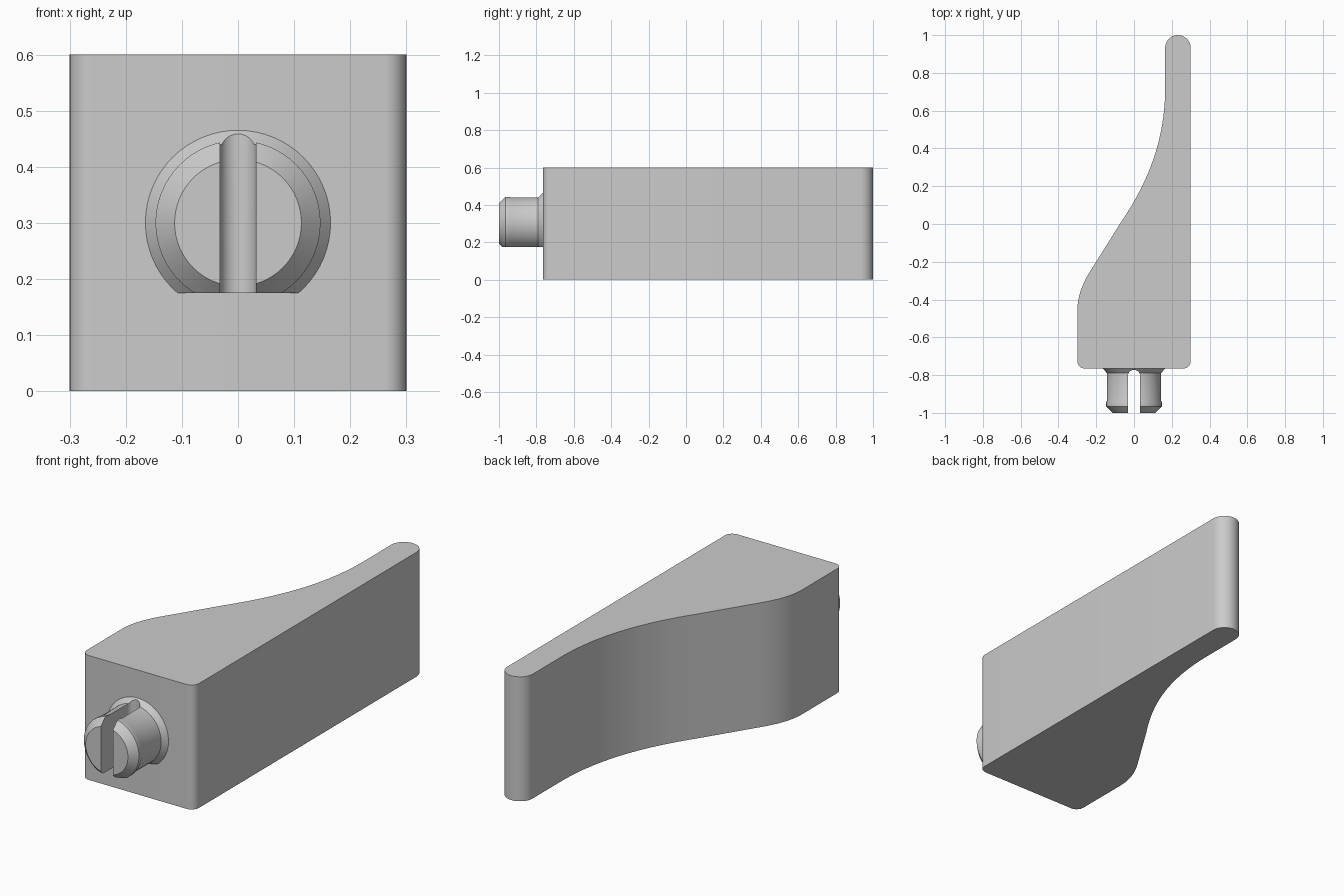
import bpy, bmesh, math
from mathutils import Vector
from mathutils.geometry import interpolate_bezier

if "Cube" in bpy.data.objects:
    bpy.data.objects.remove(bpy.data.objects["Cube"], do_unlink=True)

grey = bpy.data.materials.new("light grey")
grey.use_nodes = True
grey.diffuse_color = (0.6, 0.6, 0.6, 1)
grey.node_tree.nodes["Principled BSDF"].inputs["Base Color"].default_value = (0.6, 0.6, 0.6, 1)


def arc(cx, cy, r, start, end, steps=8):
    """Points on an arc, angles in degrees."""
    angles = [math.radians(start + (end - start) * i / steps) for i in range(steps + 1)]
    return [(cx + r * math.cos(a), cy + r * math.sin(a)) for a in angles]


def bezier(points, steps=24):
    return [(p.x, p.y) for p in interpolate_bezier(*[Vector(p) for p in points], steps)]


def finish(name, bm):
    bmesh.ops.recalc_face_normals(bm, faces=bm.faces)
    mesh = bpy.data.meshes.new(name)
    bm.to_mesh(mesh)
    bm.free()
    mesh.materials.append(grey)
    obj = bpy.data.objects.new(name, mesh)
    bpy.context.collection.objects.link(obj)
    return obj


def prism(name, outline, bottom, top):
    """Outline in x, y extruded upward."""
    bm = bmesh.new()
    face = bm.faces.new([bm.verts.new((x, y, bottom)) for x, y in outline])
    ext = bmesh.ops.extrude_face_region(bm, geom=[face])
    verts = [g for g in ext["geom"] if isinstance(g, bmesh.types.BMVert)]
    bmesh.ops.translate(bm, verts=verts, vec=(0, 0, top - bottom))
    return finish(name, bm)


def activate(obj):
    bpy.ops.object.select_all(action="DESELECT")
    obj.select_set(True)
    bpy.context.view_layer.objects.active = obj


def cut(obj, cutter):
    activate(obj)
    mod = obj.modifiers.new("cut", "BOOLEAN")
    mod.operation = "DIFFERENCE"
    mod.solver = "EXACT"
    mod.object = cutter
    bpy.ops.object.modifier_apply(modifier=mod.name)
    bpy.data.objects.remove(cutter, do_unlink=True)


# Handle body: rounded corners, S-curved left side and slim rounded tip
outline = arc(0.26, -0.725, 0.04, -90, 0)
outline += arc(0.2325, 0.9325, 0.0675, 0, 180, 24)
outline += bezier([(0.165, 0.72), (0.165, 0.4), (0.04, 0.17), (-0.075, 0)])
outline += bezier([(-0.2, -0.2), (-0.245, -0.27), (-0.3, -0.35), (-0.3, -0.46)], 16)
outline += arc(-0.26, -0.725, 0.04, 180, 270)
body = prism("handle_body", outline, 0, 0.6)

# Peg: turned profile (radius, y) around the front axis
profile = [(0.165, -0.75), (0.165, -0.765), (0.143, -0.79), (0.143, -0.935),
           (0.147, -0.945), (0.147, -0.965), (0.113, -1.0)]
sides = 64
bm = bmesh.new()
rings = []
for r, y in profile:
    rings.append([bm.verts.new((px, y, pz)) for px, pz in arc(0, 0.3, r, 0, 360, sides)[:-1]])
for a, b in zip(rings, rings[1:]):
    for i in range(sides):
        j = (i + 1) % sides
        bm.faces.new((a[i], a[j], b[j], b[i]))
bm.faces.new(rings[0])
bm.faces.new(rings[-1])
peg = finish("split_peg", bm)

# Flat underside of the peg
cut(peg, prism("flat_cutter", [(-0.3, -1.1), (0.3, -1.1), (0.3, -0.6), (-0.3, -0.6)], 0, 0.175))

# Round-ended slot that splits the peg
slot = [(-0.032, -1.1), (0.032, -1.1)] + arc(0, -0.804, 0.032, 0, 180, 16)
cut(peg, prism("slot_cutter", slot, 0.1, 0.55))

for obj in (body, peg):
    activate(obj)
    bpy.ops.object.shade_smooth_by_angle(angle=math.radians(25))
